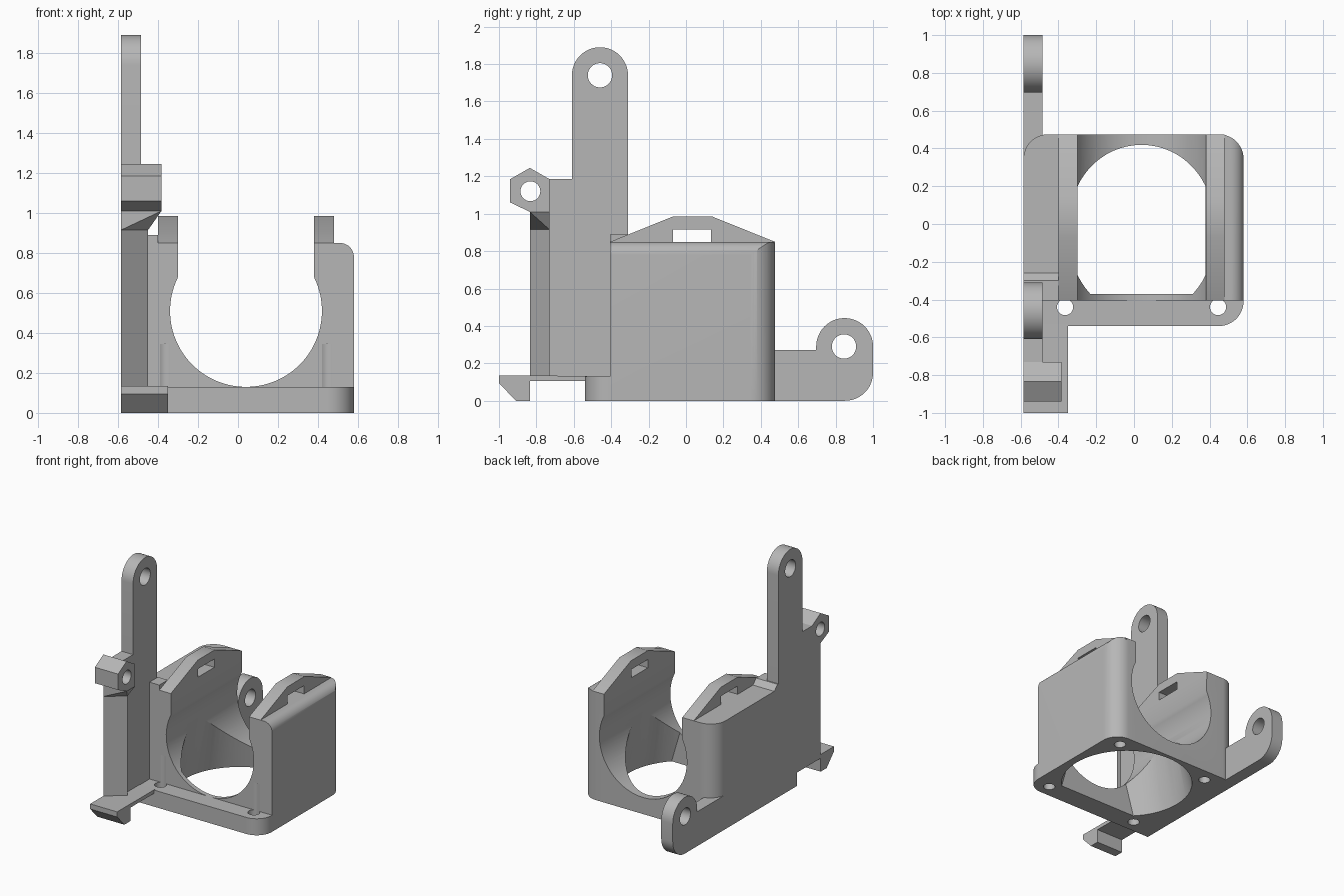
import bpy, bmesh, math
from mathutils import Vector

cube = bpy.data.objects.get("Cube")
if cube:
    bpy.data.objects.remove(cube, do_unlink=True)

grey = bpy.data.materials.new("plain grey")
grey.use_nodes = True
colour = (0.47, 0.47, 0.47, 1)
grey.diffuse_color = colour
grey.node_tree.nodes["Principled BSDF"].inputs["Base Color"].default_value = colour


def finish(name, bm):
    bmesh.ops.recalc_face_normals(bm, faces=bm.faces[:])
    mesh = bpy.data.meshes.new(name)
    bm.to_mesh(mesh)
    bm.free()
    mesh.materials.append(grey)
    ob = bpy.data.objects.new(name, mesh)
    bpy.context.collection.objects.link(ob)
    return ob


def prism(name, pts, axis, lo, hi):
    """Extrude a flat outline along the x, y or z axis."""
    place = {"x": lambda a, b, c: (c, a, b),
             "y": lambda a, b, c: (a, c, b),
             "z": lambda a, b, c: (a, b, c)}[axis]
    bm = bmesh.new()
    face = bm.faces.new([bm.verts.new(place(a, b, lo)) for a, b in pts])
    new = bmesh.ops.extrude_face_region(bm, geom=[face])["geom"]
    shift = Vector(place(0, 0, hi - lo))
    bmesh.ops.translate(bm, vec=shift, verts=[v for v in new if isinstance(v, bmesh.types.BMVert)])
    return finish(name, bm)


def arc(cx, cy, r, start, end, steps=12):
    angles = [math.radians(start + (end - start) * i / steps) for i in range(steps + 1)]
    return [(cx + r * math.cos(t), cy + r * math.sin(t)) for t in angles]


def circle(cx, cy, r, steps=40):
    return arc(cx, cy, r, 0, 360, steps)[:-1]


def rect(a0, a1, b0, b1):
    return [(a0, b0), (a1, b0), (a1, b1), (a0, b1)]


def combine(ob, tools, operation="DIFFERENCE"):
    """Bake boolean operations into the mesh of a part."""
    for tool in tools:
        mod = ob.modifiers.new("cut", "BOOLEAN")
        mod.operation, mod.solver, mod.object = operation, "EXACT", tool
    graph = bpy.context.evaluated_depsgraph_get()
    mesh = bpy.data.meshes.new_from_object(ob.evaluated_get(graph))
    ob.modifiers.clear()
    ob.data = mesh


LEFT, RIGHT = -0.585, 0.58      # outer side faces
INNER = -0.485                  # inner face of the side plate
FRONT, BACK = -0.405, 0.475     # main block
MID_X, MID_Y = 0.04, -0.035     # axis of the air opening
parts, cutters = [], []

# Main block: U-shaped cradle with rounded back corners
cradle = [(LEFT, 0), (RIGHT, 0)] + arc(RIGHT - 0.07, 0.78, 0.07, 0, 90)
cradle += [(0.38, 0.85)] + arc(MID_X, 0.51, 0.38, 26.6, -206.6, 56)
cradle += [(-0.30, 0.85), (LEFT, 0.85)]
block = prism("cradle_block", cradle, "y", FRONT, BACK)
footprint = prism("footprint", [(LEFT, -0.7), (RIGHT, -0.7)]
                  + arc(RIGHT - 0.13, BACK - 0.13, 0.13, 0, 90)
                  + arc(LEFT + 0.13, BACK - 0.13, 0.13, 90, 180), "z", -0.1, 1.2)
combine(block, [footprint], "INTERSECT")
cutters.append(footprint)

# Front ledge of the base
ledge = prism("base_ledge", [(LEFT, -0.54)] + arc(RIGHT - 0.13, -0.41, 0.13, -90, 0)
              + [(RIGHT, FRONT), (LEFT, FRONT)], "z", 0, 0.13)

# Tapered air opening, flat at the front
bm = bmesh.new()
bmesh.ops.create_cone(bm, cap_ends=True, segments=72, radius1=0.484, radius2=0.38, depth=0.52)
bmesh.ops.translate(bm, vec=(MID_X, MID_Y, 0.24), verts=bm.verts[:])
cut = bmesh.ops.bisect_plane(bm, geom=bm.verts[:] + bm.edges[:] + bm.faces[:],
                             plane_co=(0, -0.37, 0), plane_no=(0, -1, 0), clear_outer=True)
bmesh.ops.holes_fill(bm, edges=[e for e in bm.edges if e.is_boundary])
opening = finish("air_opening", bm)
cutters.append(opening)

# Four screw holes
screws = [prism("screw_cutter", circle(MID_X + sx * 0.405, MID_Y + sy * 0.405, 0.043, 20),
                "z", -0.05, 0.345) for sx in (-1, 1) for sy in (-1, 1)]
cutters += screws
combine(block, [opening] + screws)
combine(ledge, screws)
parts += [block, ledge]

# Slotted jaws on top of both cradle walls
slot = prism("slot_cutter", rect(-0.07, 0.135, 0.85, 0.915), "x", -1, 1)
cutters.append(slot)
for side, x in (("right", -0.40), ("left", 0.38)):
    jaw = prism(side + "_jaw", [(FRONT, 0.84), (BACK, 0.84), (BACK, 0.85), (0.14, 0.985),
                                (-0.07, 0.985), (FRONT, 0.85)], "x", x, x + 0.10)
    combine(jaw, [slot])
    parts.append(jaw)

# Side plate with the tall arm
arm = prism("arm_plate", [(-0.73, 0.11), (-0.31, 0.11)] + arc(-0.46, 1.74, 0.15, 0, 180, 24)
            + [(-0.61, 1.185), (-0.73, 1.185)], "x", LEFT, INNER)
arm_hole = prism("arm_hole_cutter", circle(-0.46, 1.74, 0.065), "x", -1, 0)
combine(arm, [arm_hole])
ramp = prism("arm_ramp", [(FRONT, 0.84), (-0.26, 0.84), (-0.26, 0.85), (-0.30, 0.89),
                          (FRONT, 0.89)], "x", LEFT, -0.40)

# Back ear
ear = prism("back_ear", [(0.30, 0)] + arc(0.85, 0.15, 0.15, -90, 0)
            + arc(0.848, 0.29, 0.152, 0, 180, 24) + [(0.696, 0.27), (0.30, 0.27)],
            "x", LEFT, INNER)
trim = prism("ear_trim", rect(0.2, 0.345, -0.1, 0.5), "x", -1, 0)
ear_hole = prism("ear_hole_cutter", circle(0.845, 0.29, 0.065), "x", -1, 0)
combine(ear, [trim, ear_hole])

# Nut holder at the top of the post
nut = prism("nut_holder", [(-0.94, 1.06), (-0.94, 1.185), (-0.835, 1.245), (-0.73, 1.185),
                           (-0.73, 1.01), (-0.835, 1.01)], "x", LEFT, -0.383)
nut_hole = prism("nut_hole_cutter", circle(-0.832, 1.12, 0.053), "x", -1, 0)
combine(nut, [nut_hole])
cutters += [arm_hole, trim, ear_hole, nut_hole]

# Three-sided post and the flare that carries the nut holder
post_outline = [(LEFT, -0.835), (-0.45, -0.73), (LEFT, -0.73)]
post = prism("post", post_outline, "z", 0.12, 0.915)
bm = bmesh.new()
for x, y in post_outline:
    bm.verts.new((x, y, 0.915))
for x, y in rect(LEFT, -0.383, -0.835, -0.73):
    bm.verts.new((x, y, 1.01))
bmesh.ops.convex_hull(bm, input=bm.verts[:])
flare = finish("post_flare", bm)

# Hooked foot under the post
foot = prism("hooked_foot", [(-1, 0.095), (-0.91, 0), (-0.835, 0), (-0.835, 0.105),
                             (-0.53, 0.105), (-0.53, 0.133), (-1, 0.135)], "x", LEFT, -0.35)

parts += [arm, ramp, ear, nut, post, flare, foot]
for ob in cutters:
    bpy.data.objects.remove(ob, do_unlink=True)

# Smooth the curved walls, keep hard edges crisp
bpy.ops.object.select_all(action="DESELECT")
for ob in parts:
    ob.select_set(True)
bpy.context.view_layer.objects.active = block
bpy.ops.object.shade_smooth_by_angle(angle=math.radians(25))
